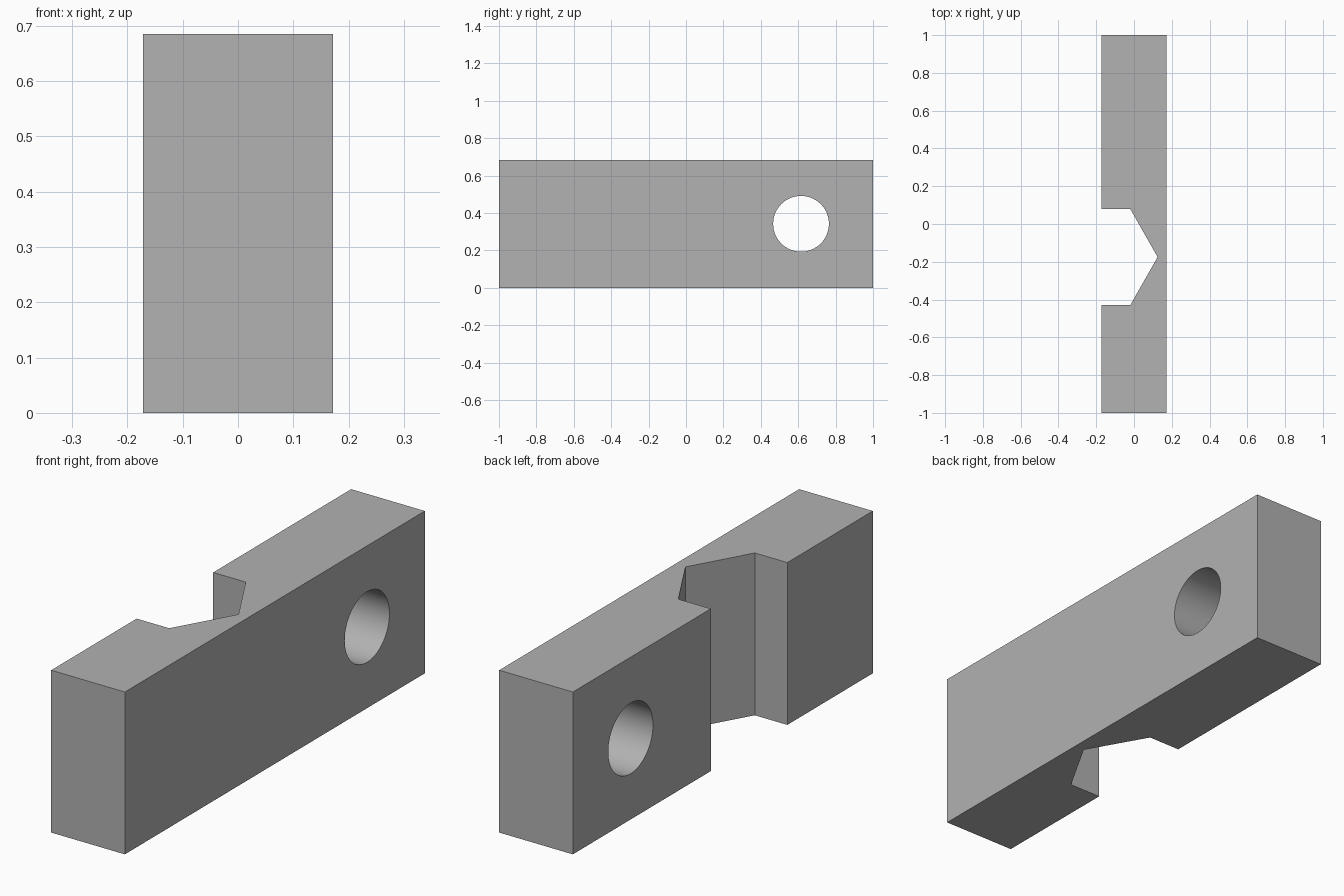
import bpy
import bmesh
from mathutils import Vector

cube = bpy.data.objects.get("Cube")
if cube:
    bpy.data.objects.remove(cube, do_unlink=True)

HALF_W, HEIGHT = 0.172, 0.685
NOTCH_Y, NOTCH_HALF, SHOULDER_X, TIP_X = -0.175, 0.255, -0.02, 0.125
HOLE_Y, HOLE_R = 0.615, 0.149

# Plain grey material
grey = bpy.data.materials.new("plain_grey")
grey.use_nodes = True
colour = (0.445, 0.445, 0.445, 1)
grey.diffuse_color = colour
grey.node_tree.nodes["Principled BSDF"].inputs["Base Color"].default_value = colour

# Notched bar: plan profile raised to full height
low, high = NOTCH_Y - NOTCH_HALF, NOTCH_Y + NOTCH_HALF
profile = [(-HALF_W, -1), (HALF_W, -1), (HALF_W, 1), (-HALF_W, 1),
           (-HALF_W, high), (SHOULDER_X, high), (TIP_X, NOTCH_Y),
           (SHOULDER_X, low), (-HALF_W, low)]
bm = bmesh.new()
base = bm.faces.new([bm.verts.new((x, y, 0)) for x, y in profile])
raised = bmesh.ops.extrude_face_region(bm, geom=[base])["geom"]
bmesh.ops.translate(bm, vec=Vector((0, 0, HEIGHT)),
                    verts=[v for v in raised if isinstance(v, bmesh.types.BMVert)])
bmesh.ops.recalc_face_normals(bm, faces=bm.faces)
mesh = bpy.data.meshes.new("notched_bar")
bm.to_mesh(mesh)
bm.free()
mesh.materials.append(grey)
bar = bpy.data.objects.new("notched_bar", mesh)
bpy.context.collection.objects.link(bar)

# Round through hole
bpy.ops.mesh.primitive_cylinder_add(vertices=64, radius=HOLE_R, depth=1,
                                    location=(0, HOLE_Y, HEIGHT / 2),
                                    rotation=(0, 1.5707963, 0))
cutter = bpy.context.object
cutter.name = "hole_cutter"
cutter.hide_render = True
cutter.data.materials.append(grey)

bpy.ops.object.select_all(action="DESELECT")
bar.select_set(True)
bpy.context.view_layer.objects.active = bar
cut = bar.modifiers.new("hole", "BOOLEAN")
cut.operation = "DIFFERENCE"
cut.solver = "EXACT"
cut.object = cutter
bpy.ops.object.modifier_apply(modifier=cut.name)
bpy.data.objects.remove(cutter, do_unlink=True)
bpy.ops.object.shade_smooth_by_angle()
